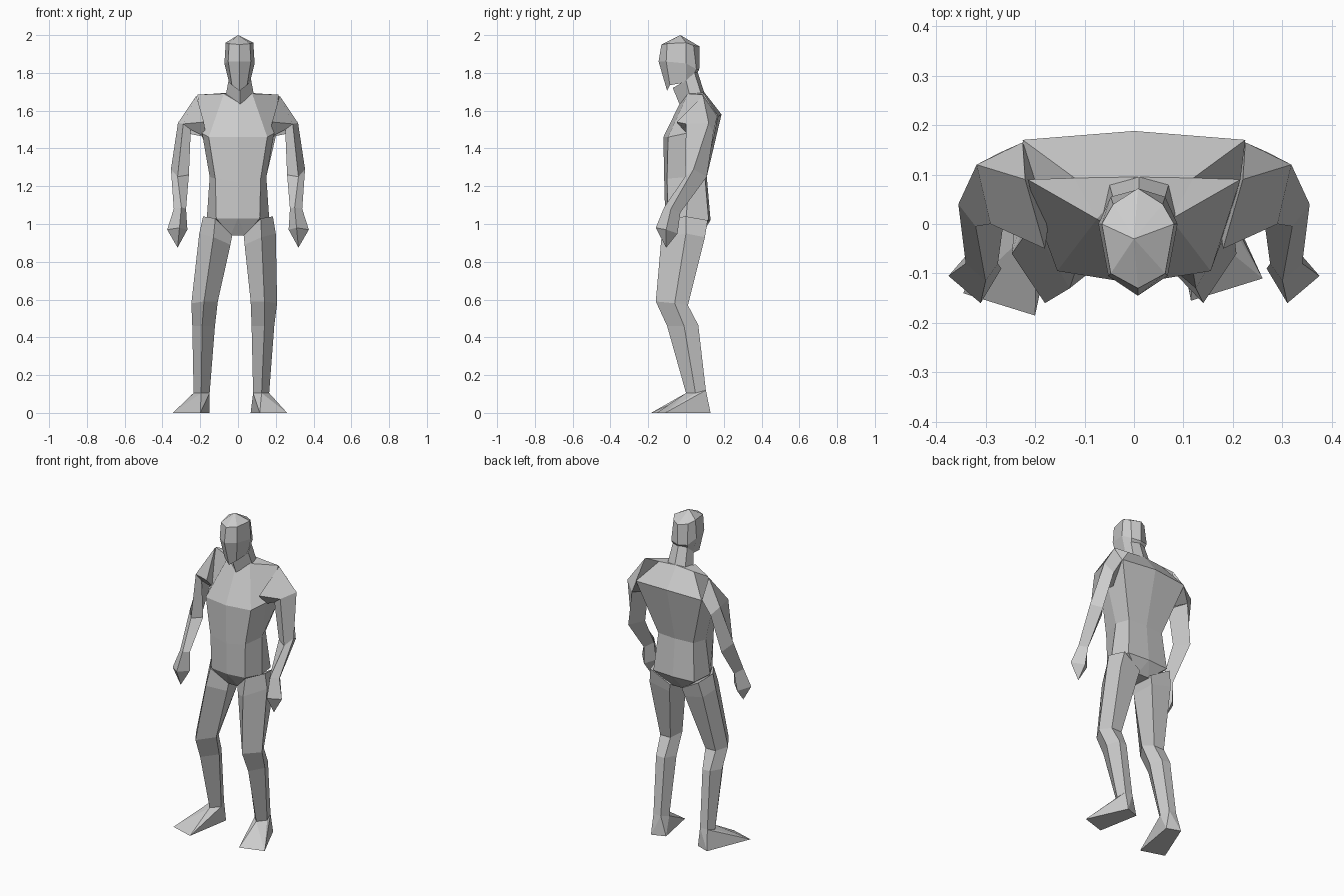
import bpy, bmesh

if "Cube" in bpy.data.objects:
    bpy.data.objects.remove(bpy.data.objects["Cube"])

grey = bpy.data.materials.new("plain_grey")
grey.use_nodes = True
COLOUR = (0.6, 0.6, 0.6, 1)
grey.diffuse_color = COLOUR
grey.node_tree.nodes["Principled BSDF"].inputs["Base Color"].default_value = COLOUR


def finish(bm, name):
    bmesh.ops.recalc_face_normals(bm, faces=bm.faces)
    mesh = bpy.data.meshes.new(name)
    bm.to_mesh(mesh)
    bm.free()
    mesh.materials.append(grey)
    obj = bpy.data.objects.new(name, mesh)
    bpy.context.collection.objects.link(obj)
    return obj


def loft(name, rings, tip=None):
    """Skin a list of equal rings; close with a cap or a single tip point."""
    bm = bmesh.new()
    loops = [[bm.verts.new(p) for p in ring] for ring in rings]
    n = len(loops[0])
    for a, b in zip(loops, loops[1:]):
        for i in range(n):
            j = (i + 1) % n
            bm.faces.new((a[i], a[j], b[j], b[i]))
    bm.faces.new(loops[0])
    if tip:
        t = bm.verts.new(tip)
        for i in range(n):
            bm.faces.new((loops[-1][i], loops[-1][(i + 1) % n], t))
    else:
        bm.faces.new(loops[-1])
    bmesh.ops.triangulate(bm, faces=[f for f in bm.faces if len(f.verts) > 4])
    return finish(bm, name)


def hull(name, points):
    bm = bmesh.new()
    for p in points:
        bm.verts.new(p)
    bmesh.ops.convex_hull(bm, input=bm.verts)
    return finish(bm, name)


def both(half, dx=0.0):
    """Full ring from a front-to-back half ring."""
    return ([(x + dx, y, z) for x, y, z in half]
            + [(dx - x, y, z) for x, y, z in half[-2:0:-1]])


# Torso, waist upward
waist = [(0, -.11, 1.03), (.115, -.095, 1.03), (.165, 0, 1.03), (.14, .12, 1.02), (0, .13, 1.02)]
belly = [(0, -.115, 1.22), (.12, -.10, 1.24), (.15, .02, 1.25), (.12, .10, 1.25), (0, .11, 1.25)]
chest = [(0, -.12, 1.46), (.155, -.095, 1.46), (.19, 0, 1.48), (.225, .17, 1.57), (0, .188, 1.58)]
collar = [(0, -.03, 1.645), (.075, .01, 1.69), (.215, .09, 1.685), (.12, .093, 1.69), (0, .095, 1.70)]
loft("torso", [both(r) for r in (waist, belly, chest, collar)])

# Pelvis wedge between the legs
hull("pelvis", both(waist) + [(s * .04, y, .94) for s in (-1, 1) for y in (-.05, .08)])

# Neck and head
neck_low = [(0, -.035, 1.635), (.075, .02, 1.68), (.06, .08, 1.69), (0, .095, 1.70)]
neck_top = [(0, -.07, 1.72), (.06, 0, 1.76), (.05, .045, 1.80), (0, .06, 1.81)]
loft("neck", [both(neck_low, .01), both(neck_top, .01)])

jaw = [(0, -.10, 1.705), (.04, -.085, 1.735), (.055, 0, 1.75), (.04, .03, 1.77), (0, .04, 1.78)]
cheek = [(0, -.145, 1.86), (.06, -.105, 1.86), (.08, 0, 1.85), (.055, .055, 1.82), (0, .07, 1.815)]
brow = [(0, -.13, 1.95), (.055, -.10, 1.955), (.073, 0, 1.96), (.05, .04, 1.945), (0, .072, 1.94)]
loft("head", [both(r, .008) for r in (jaw, cheek, brow)], tip=(0, -.03, 2.0))

# Limb rings for the left side
arm = [
    [(.22, .09, 1.68), (.18, -.05, 1.54), (.17, .02, 1.46), (.225, .165, 1.57)],
    [(.318, .12, 1.535), (.29, 0, 1.53), (.25, 0, 1.50), (.27, .145, 1.48)],
    [(.355, .04, 1.29), (.32, -.005, 1.25), (.26, .03, 1.26), (.32, .11, 1.25)],
    [(.34, -.08, 1.08), (.30, -.115, 1.09), (.275, -.08, 1.08), (.31, -.03, 1.06)],
    [(.375, -.105, .97), (.31, -.16, .98), (.268, -.09, .97), (.32, -.045, .95)],
]
fingertip = (.32, -.105, .875)
leg = [
    [(.12, -.10, 1.03), (.185, 0, 1.04), (.165, .115, 1.02), (.04, .10, .95), (.03, -.05, .94)],
    [(.125, -.13, .93), (.20, .0, .95), (.18, .10, .93), (.05, .09, .90), (.035, -.05, .89)],
    [(.14, -.16, .59), (.207, -.06, .58), (.17, .01, .57), (.10, .01, .57), (.067, -.06, .59)],
    [(.14, -.10, .46), (.192, -.01, .46), (.16, .065, .465), (.105, .06, .46), (.072, -.01, .46)],
    [(.125, 0, .105), (.165, .05, .105), (.15, .105, .12), (.10, .105, .12), (.08, .05, .105)],
]
sole = [(.115, -.155, 0), (.26, -.11, 0), (.15, .13, 0), (.067, .10, 0)]

# Right leg stands a little wider, growing towards the foot
STANCE = (0, .005, .04, .05, .07)
for side, s in (("left", 1), ("right", -1)):
    wide = 0 if s == 1 else 1
    loft(side + "_arm", [[(s * x, y, z) for x, y, z in r] for r in arm],
         tip=(s * fingertip[0],) + fingertip[1:])
    rings = [[(s * (x + wide * d), y, z) for x, y, z in r] for r, d in zip(leg, STANCE)]
    loft(side + "_leg", rings)
    ground = [(s * (x + wide * .085), y - wide * (.03 if y < 0 else 0), z) for x, y, z in sole]
    hull(side + "_foot", rings[-1] + ground)
